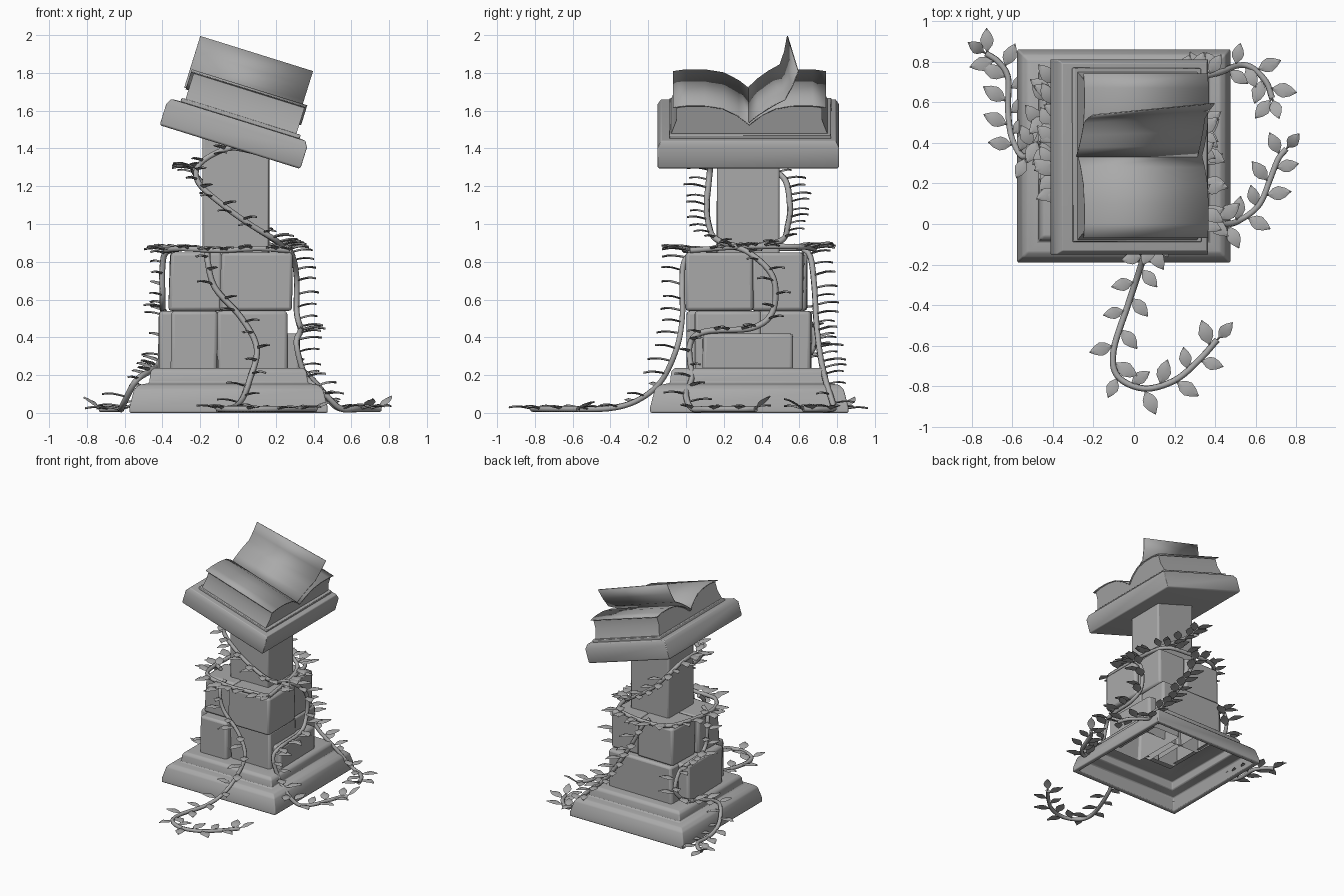
import bpy, bmesh, math, random
from mathutils import Vector, Matrix

random.seed(4)
cube = bpy.data.objects.get("Cube")
if cube:
    bpy.data.objects.remove(cube, do_unlink=True)

stone = bpy.data.materials.new("plain_grey")
stone.use_nodes = True
GREY = (0.4, 0.4, 0.4, 1)
stone.diffuse_color = GREY
stone.node_tree.nodes["Principled BSDF"].inputs["Base Color"].default_value = GREY

CX, CY = -0.05, 0.335
TILT = Matrix.Translation((-0.04, 0, 1.415)) @ Matrix.Rotation(math.radians(17.3), 4, 'Y')


def finish(name, bm, bevel=0, angle=35, matrix=None):
    if matrix:
        bm.transform(matrix)
    bmesh.ops.recalc_face_normals(bm, faces=bm.faces)
    mesh = bpy.data.meshes.new(name)
    bm.to_mesh(mesh)
    bm.free()
    obj = bpy.data.objects.new(name, mesh)
    bpy.context.collection.objects.link(obj)
    mesh.materials.append(stone)
    bpy.ops.object.select_all(action='DESELECT')
    obj.select_set(True)
    bpy.context.view_layer.objects.active = obj
    bpy.ops.object.shade_smooth_by_angle(angle=math.radians(angle))
    if bevel:
        mod = obj.modifiers.new("worn_edges", 'BEVEL')
        mod.width = bevel
        mod.segments = 2
        mod.limit_method = 'ANGLE'
    return obj


def block(name, x0, x1, y0, y1, z0, z1, wear=0.015, bevel=0.018, matrix=None, hollow=False):
    """Worn box between two corners, with its corners nudged inwards a little."""
    bm = bmesh.new()
    bmesh.ops.create_cube(bm, size=1)
    if hollow:
        under = min(bm.faces, key=lambda f: f.calc_center_median().z)
        bmesh.ops.delete(bm, geom=[under], context='FACES_ONLY')
    for v in bm.verts:
        side = v.co.copy()
        v.co = Vector((x0 + (side.x + .5) * (x1 - x0), y0 + (side.y + .5) * (y1 - y0),
                       z0 + (side.z + .5) * (z1 - z0)))
        v.co.x -= math.copysign(random.uniform(0, wear), side.x)
        v.co.y -= math.copysign(random.uniform(0, wear), side.y)
    return finish(name, bm, bevel, 50, matrix)


def square_loft(name, rings, hx, hy, center, bevel, caps, matrix=None):
    """Stack of rectangles: each ring is (inset, height)."""
    bm = bmesh.new()
    loops = []
    for inset, z in rings:
        loops.append([bm.verts.new((center[0] + sx * (hx - inset), center[1] + sy * (hy - inset), z))
                      for sx, sy in ((-1, -1), (1, -1), (1, 1), (-1, 1))])
    for a, b in zip(loops, loops[1:]):
        for i in range(4):
            j = (i + 1) % 4
            bm.faces.new((a[i], a[j], b[j], b[i]))
    for i in caps:
        bm.faces.new(loops[i])
    return finish(name, bm, bevel, 50, matrix)


def extrude_profile(name, profile, u0, u1, closed, twist=0):
    """Cross-section in (y, height) swept along the tilted desk."""
    bm = bmesh.new()
    rows = [[bm.verts.new((u, y + lean * (w - profile[0][1]), w)) for y, w in profile]
            for u, lean in ((u0, 0), (u1, twist))]
    n = len(profile)
    for i in range(n if closed else n - 1):
        j = (i + 1) % n
        bm.faces.new((rows[0][i], rows[0][j], rows[1][j], rows[1][i]))
    if closed:
        for row in rows:
            bm.faces.new(row)
    obj = finish(name, bm, 0, 40, TILT)
    if not closed:
        mod = obj.modifiers.new("paper", 'SOLIDIFY')
        mod.thickness = 0.006
    return obj


# Stepped plinth, hollow underneath
square_loft("plinth", [(.27, .2), (.2, .18), (.14, .18), (.13, .12), (.06, .1), (.035, 0), (0, 0),
                       (0, .03), (.025, .125), (.05, .148), (.105, .158), (.112, .22), (.13, .238),
                       (.26, .238)],
            .525, .525, (CX, CY), .008, ())

# Two courses of rough stone blocks, the lower ones open underneath
LOW, MID, HIGH = .21, .54, .85
for name, x0, x1, y0, y1, z0, z1 in (
        ("lower_front_left_block", -.36, -.1, 0, .4, LOW, MID),
        ("lower_left_block", -.43, -.14, .1, .58, LOW, MID),
        ("lower_front_right_block", -.12, .27, .04, .4, LOW, MID),
        ("lower_back_block", -.34, .26, .38, .67, LOW, MID),
        ("lower_right_block", 0, .33, .08, .58, .15, .42),
        ("upper_front_left_block", -.37, -.08, .07, .36, MID, HIGH),
        ("upper_front_right_block", -.1, .29, -.005, .36, MID, HIGH),
        ("upper_back_left_block", -.34, .01, .34, .65, MID, HIGH),
        ("upper_back_right_block", 0, .27, .34, .63, MID, HIGH)):
    block(name, x0, x1, y0, y1, z0, z1, hollow=z0 < MID)

# Column and sloping desk
block("column", -.19, .17, .16, .5, .8, 1.48, .006, .012)
square_loft("desk_slab", [(.008, -.008), (0, 0), (0, .11), (.018, .142), (.05, .145)],
            .39, .48, (0, .33), .004, (0, -1), TILT)

# Open book: cover, page block, top sheets, lifted page
block("book_cover", -.325, .34, -.09, .77, .135, .165, .004, .005, TILT)
SPINE = (.335, .22)
half = [(-.07, .315), (0, .325), (.1, .325), (.2, .308), (.28, .265)]
top = half + [SPINE] + [(2 * SPINE[0] - y, w) for y, w in reversed(half)]
inner = [(SPINE[0] + (y - SPINE[0]) * .95, w - .008) for y, w in top]
extrude_profile("page_block", [(-.08, .16), (-.05, .24)] + inner + [(.72, .24), (.75, .16)],
                -.3, .315, True)
extrude_profile("top_sheets", top, -.315, .325, False)
extrude_profile("lifted_page", [SPINE, (.38, .265), (.44, .31), (.5, .345), (.525, .42), (.54, .505)],
                -.325, .3, False, .2)


def smooth_path(points, steps=8):
    """Catmull-Rom curve through the points."""
    pts = [Vector(p) for p in points]
    pts = [2 * pts[0] - pts[1]] + pts + [2 * pts[-1] - pts[-2]]
    out = []
    for a, b, c, d in zip(pts, pts[1:], pts[2:], pts[3:]):
        for k in range(steps):
            t = k / steps
            out.append(.5 * (2 * b + (c - a) * t + (2 * a - 5 * b + 4 * c - d) * t * t
                             + (3 * b - a - 3 * c + d) * t ** 3))
    return out + [pts[-2]]


def add_leaf(bm, base, direction, size):
    """Pointed oval leaf on a short stalk, nearly level, with a raised midrib."""
    d = direction.normalized()
    side = Vector((-d.y, d.x, 0)).normalized()
    up = d.cross(side)
    ribs = []
    for t, w, lift in ((0, .03, 0), (.15, .05, .02), (.35, .21, .05), (.55, .26, .07),
                       (.78, .17, .06), (1, .01, .02)):
        mid = base + d * t * size + up * lift * size
        ribs.append([bm.verts.new(mid + side * w * size), bm.verts.new(mid + up * .05 * size),
                     bm.verts.new(mid - side * w * size), bm.verts.new(mid - up * .03 * size)])
    for a, b in zip(ribs, ribs[1:]):
        for i in range(4):
            j = (i + 1) % 4
            bm.faces.new((a[i], a[j], b[j], b[i]))
    bm.faces.new(ribs[0])
    bm.faces.new(ribs[-1])


def vine(name, points, spacing, standoff=1):
    path = smooth_path(points)
    curve = bpy.data.curves.new(name + "_stem", 'CURVE')
    curve.dimensions = '3D'
    curve.bevel_depth = .016
    curve.bevel_resolution = 1
    curve.use_fill_caps = True
    spline = curve.splines.new('POLY')
    spline.points.add(len(path) - 1)
    for p, co in zip(spline.points, path):
        p.co = (*co, 1)
    curve.materials.append(stone)
    stem = bpy.data.objects.new(name + "_stem", curve)
    bpy.context.collection.objects.link(stem)

    # Leaves alternate sides and stand off the nearest wall
    bm = bmesh.new()
    travelled, sign = 0, 1
    for a, b in zip(path, path[1:]):
        travelled += (b - a).length
        if travelled < spacing:
            continue
        travelled = 0
        sign = -sign
        run = (b - a).normalized()
        dx, dy = b.x - CX, b.y - CY
        if abs(dx) > abs(dy) * 1.15:
            out = Vector((math.copysign(1, dx), 0, 0))
        else:
            out = Vector((0, math.copysign(1, dy), 0))
        flat = Vector((run.x, run.y, 0))
        if b.z < .15:
            d = Vector((-flat.y, flat.x, 0)) * sign + flat * .6
        else:
            d = out * standoff + Vector((-out.y, out.x, 0)) * sign * random.uniform(.3, .9)
        d.z = random.uniform(0, .15)
        add_leaf(bm, b, d, random.uniform(.115, .145))
    add_leaf(bm, path[-1], path[-1] - path[-2] + Vector((0, 0, .005)), .12)
    finish(name + "_leaves", bm, 0, 30)


# Climbing ivy
vine("front_vine", [(-.16, .06, .87), (-.16, -.01, .8), (-.12, -.02, .66), (.02, -.02, .5),
                    (.1, -.05, .34), (.06, -.13, .17), (.02, -.25, .07), (-.03, -.4, .025),
                    (-.1, -.62, .02), (-.08, -.75, .02), (.05, -.81, .02), (.2, -.77, .02),
                    (.32, -.67, .02), (.41, -.57, .02)], .07)
vine("right_vine", [(.2, .2, .89), (.28, .33, .85), (.31, .46, .72), (.31, .46, .54), (.33, .35, .45),
                    (.33, .1, .43), (.31, .02, .36), (.36, .03, .19), (.46, .0, .1), (.54, .03, .025),
                    (.62, .1, .02), (.67, .22, .02), (.71, .32, .02), (.75, .37, .02)], .06)
vine("back_right_vine", [(-.1, .62, .87), (-.06, .66, .82), (.02, .68, .66), (.13, .69, .48),
                         (.25, .71, .31), (.4, .74, .17), (.51, .78, .04), (.58, .77, .02),
                         (.65, .7, .02), (.68, .62, .02)], .05)
vine("left_vine", [(-.3, .2, .87), (-.38, .26, .85), (-.4, .29, .77), (-.4, .31, .62),
                   (-.4, .39, .56), (-.4, .53, .55), (-.38, .64, .5), (-.38, .68, .36),
                   (-.42, .58, .26), (-.47, .42, .22), (-.54, .33, .17), (-.6, .42, .06),
                   (-.62, .56, .02), (-.62, .72, .02), (-.67, .8, .02), (-.73, .84, .02)], .05, .4)
vine("ledge_vine", [(.27, .02, .86), (.1, -.01, .87), (-.1, 0, .86), (-.3, .04, .87), (-.38, .2, .86),
                    (-.35, .5, .87), (-.25, .66, .87), (0, .67, .87), (.2, .6, .88), (.25, .3, .88),
                    (.27, .02, .86)], .05)
vine("column_vine", [(.1, .14, 1.38), (-.05, .13, 1.4), (-.2, .13, 1.32), (-.21, .12, 1.22),
                     (-.08, .11, 1.1), (.06, .12, 1.0), (.19, .16, .92), (.24, .3, .88),
                     (.2, .5, .91), (.06, .54, 1.0), (-.08, .55, 1.1), (-.21, .52, 1.24),
                     (-.24, .4, 1.3), (-.23, .2, 1.3)], .05)
